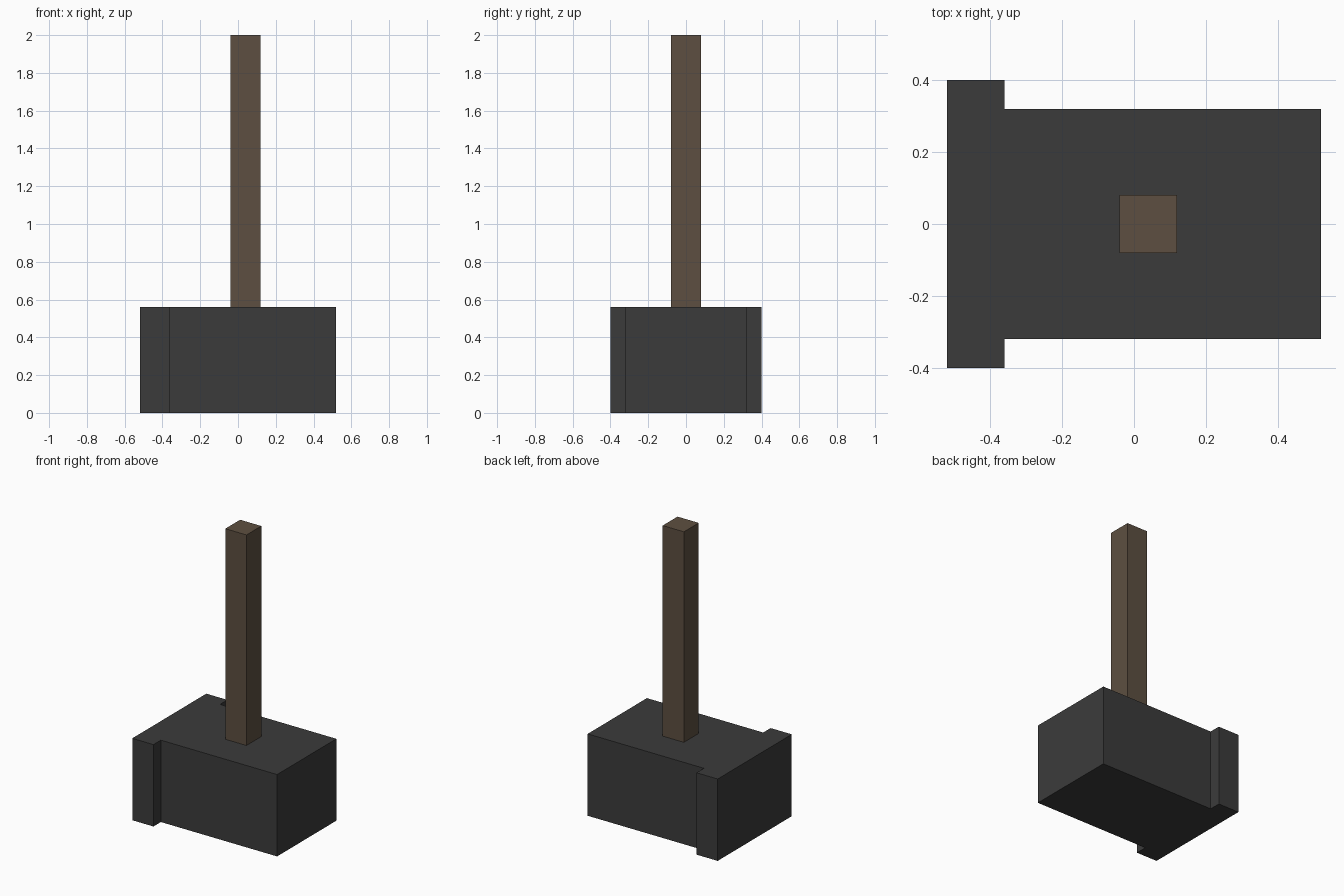
import bpy
import bmesh

cube = bpy.data.objects.get("Cube")
if cube:
    bpy.data.objects.remove(cube, do_unlink=True)


def make_material(name, colour):
    mat = bpy.data.materials.new(name)
    mat.use_nodes = True
    mat.diffuse_color = (*colour, 1)
    bsdf = next(n for n in mat.node_tree.nodes if n.type == "BSDF_PRINCIPLED")
    bsdf.inputs["Base Color"].default_value = (*colour, 1)
    return mat


def extrude_outline(name, outline, bottom, top, mat):
    """Extrude a flat outline upwards into a solid."""
    bm = bmesh.new()
    base = bm.faces.new([bm.verts.new((x, y, bottom)) for x, y in outline])
    result = bmesh.ops.extrude_face_region(bm, geom=[base], use_keep_orig=True)
    for item in result["geom"]:
        if isinstance(item, bmesh.types.BMVert):
            item.co.z = top
    bmesh.ops.recalc_face_normals(bm, faces=bm.faces)
    mesh = bpy.data.meshes.new(name)
    bm.to_mesh(mesh)
    bm.free()
    mesh.materials.append(mat)
    obj = bpy.data.objects.new(name, mesh)
    bpy.context.collection.objects.link(obj)
    return obj


def mirrored(half):
    """Complete an outline from its half on the +y side."""
    return half + [(x, -y) for x, y in reversed(half)]


iron = make_material("dark_iron", (0.044, 0.044, 0.044))
wood = make_material("brown_wood", (0.110, 0.078, 0.052))

# Hammer head with a wider striking end
head_half = [(0.52, 0.32), (-0.36, 0.32), (-0.36, 0.40), (-0.52, 0.40)]
extrude_outline("hammer_head", mirrored(head_half), 0, 0.56, iron)

# Square handle standing on the head
handle_half = [(0.12, 0.08), (-0.04, 0.08)]
extrude_outline("handle", mirrored(handle_half), 0.56, 2, wood)
